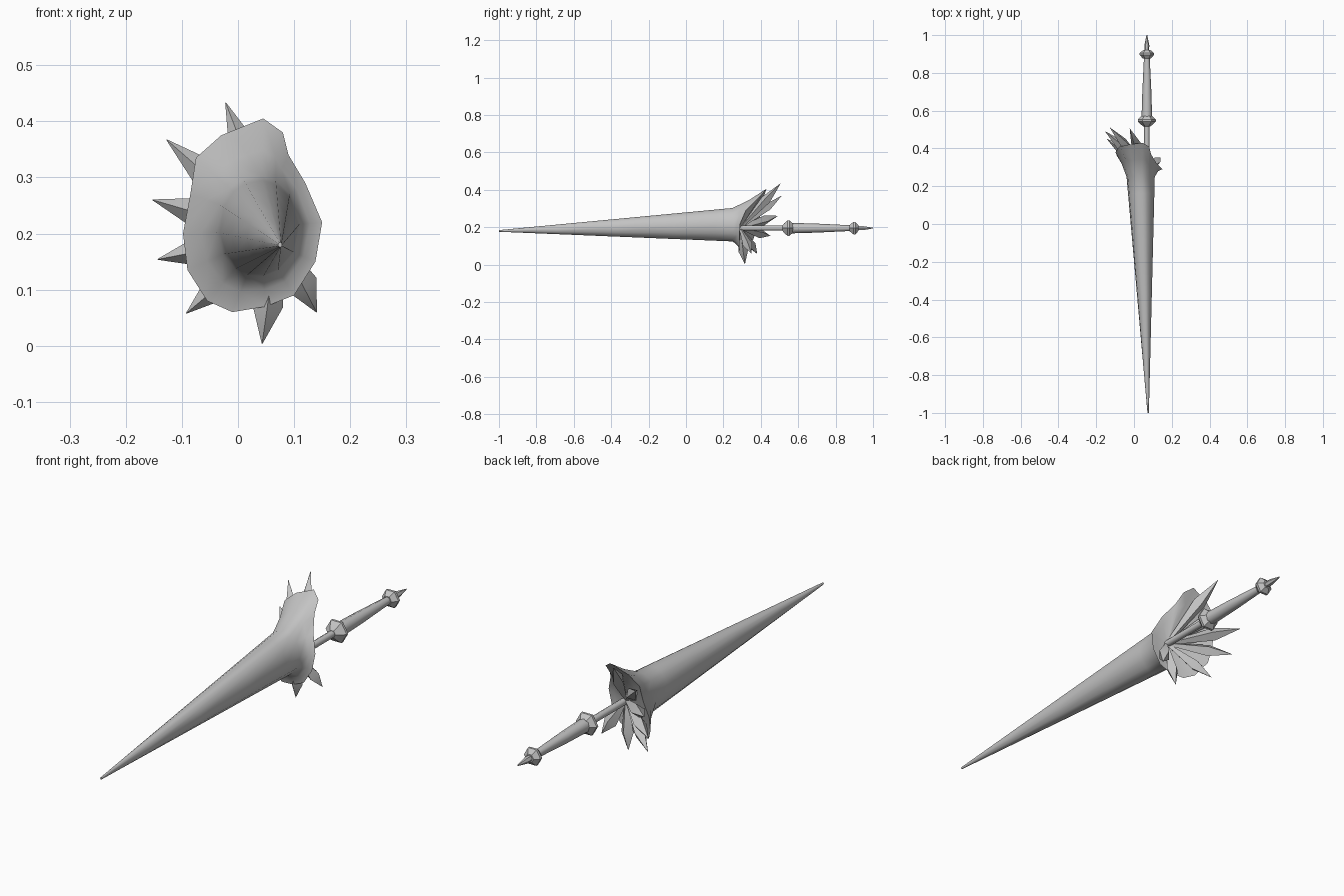
import bpy, bmesh, math
from mathutils import Vector

if "Cube" in bpy.data.objects:
    bpy.data.objects.remove(bpy.data.objects["Cube"])

steel = bpy.data.materials.new("grey_steel")
steel.diffuse_color = (0.55, 0.55, 0.55, 1)
steel.use_nodes = True
steel.node_tree.nodes["Principled BSDF"].inputs["Base Color"].default_value = steel.diffuse_color


def finish(name, bm, angle):
    bmesh.ops.remove_doubles(bm, verts=bm.verts, dist=0.0002)
    bmesh.ops.recalc_face_normals(bm, faces=bm.faces)
    me = bpy.data.meshes.new(name)
    bm.to_mesh(me)
    bm.free()
    me.materials.append(steel)
    ob = bpy.data.objects.new(name, me)
    bpy.context.collection.objects.link(ob)
    bpy.ops.object.select_all(action='DESELECT')
    ob.select_set(True)
    bpy.context.view_layer.objects.active = ob
    bpy.ops.object.shade_smooth_by_angle(angle=math.radians(angle))
    return ob


def loft(bm, rings):
    """Skin a list of equally long closed rings."""
    rows = [[bm.verts.new(p) for p in r] for r in rings]
    n = len(rows[0])
    for a, b in zip(rows, rows[1:]):
        for i in range(n):
            j = (i + 1) % n
            bm.faces.new((a[i], a[j], b[j], b[i]))
    return rows


# Flared lip of the guard, counter-clockwise from the right: x, y, z
rim = [Vector(p) for p in (
    (0.15, 0.29, 0.22), (0.12, 0.32, 0.29), (0.09, 0.37, 0.34),
    (0.08, 0.41, 0.38), (0.045, 0.43, 0.405), (-0.03, 0.42, 0.375),
    (-0.075, 0.41, 0.335), (-0.085, 0.40, 0.27), (-0.098, 0.38, 0.20),
    (-0.09, 0.36, 0.135), (-0.055, 0.32, 0.08), (-0.01, 0.30, 0.06),
    (0.05, 0.285, 0.07), (0.10, 0.285, 0.09), (0.138, 0.285, 0.15))]
centre = Vector((0.035, 0.25, 0.213))
tip = Vector((0.075, -1.0, 0.18))
hub = Vector((0.07, 0.29, 0.195))

# Blade cone opening into the flared guard
base = []
for p in rim:
    a = math.atan2(p.z - 0.215, p.x - 0.03)
    base.append(centre + Vector((0.075 * math.cos(a), 0, 0.09 * math.sin(a))))
point = [tip + (b - centre) * 0.05 for b in base]
flare = [b.lerp(r, 0.45) + Vector((0, 0.012, 0)) for b, r in zip(base, rim)]
inner = [r.lerp(hub, 0.3) + Vector((0, 0.0, 0)) for r in rim]
socket = [hub + (r - hub) * 0.12 for r in rim]
bm = bmesh.new()
rings = [point] + [[p.lerp(b, t) for p, b in zip(point, base)]
                   for t in (0.25, 0.5, 0.75, 0.93)]
rows = loft(bm, rings + [base, flare, rim, inner, socket])
bm.faces.new(rows[0])
bm.faces.new(rows[-1])
finish("blade_and_guard", bm, 50)

# Spikes: pleated ridges running from the hub past the lip to a point
tips = [(-0.022, 0.505, 0.433), (-0.127, 0.51, 0.367), (-0.152, 0.49, 0.26),
        (-0.143, 0.45, 0.154), (-0.092, 0.38, 0.058), (0.043, 0.315, 0.004),
        (0.14, 0.35, 0.06)]
for k, t in enumerate(tips):
    t = Vector(t)
    axis = (t - hub).normalized()
    side = axis.cross(Vector((0, 1, 0))).normalized()
    up = side.cross(axis).normalized()
    size = (t - hub).length
    bm = bmesh.new()
    belly = hub.lerp(t, 0.64)
    ring = [belly + side * 0.028, belly + up * 0.026,
            belly - side * 0.028, belly - up * 0.026]
    root = [hub + (p - belly) * 0.2 for p in ring]
    end = [t + (p - belly) * 0.03 for p in ring]
    rows = loft(bm, [root, ring, end])
    bm.faces.new(rows[0])
    bm.faces.new(rows[-1])
    finish(f"guard_spike_{k + 1}", bm, 30)


def turned(name, profile, sides, angle):
    """Lathe a (y, radius) profile around the handle axis."""
    bm = bmesh.new()
    rows = loft(bm, [[Vector((0.068 + r * math.cos(2 * math.pi * i / sides), y,
                              0.195 + r * math.sin(2 * math.pi * i / sides)))
                      for i in range(sides)] for y, r in profile])
    bm.faces.new(rows[0])
    bm.faces.new(rows[-1])
    finish(name, bm, angle)


# Handle
turned("handle_rod", [(0.22, 0.014), (0.54, 0.014)], 8, 60)
turned("lower_knob", [(0.515, 0.016), (0.525, 0.03), (0.543, 0.048),
                      (0.553, 0.048), (0.572, 0.028)], 6, 30)
turned("grip", [(0.565, 0.028), (0.70, 0.024), (0.885, 0.015)], 8, 60)
turned("end_knob", [(0.875, 0.02), (0.895, 0.038), (0.905, 0.038),
                    (0.922, 0.018)], 6, 30)
turned("end_point", [(0.915, 0.012), (0.945, 0.013), (1.0, 0.002)], 6, 40)
